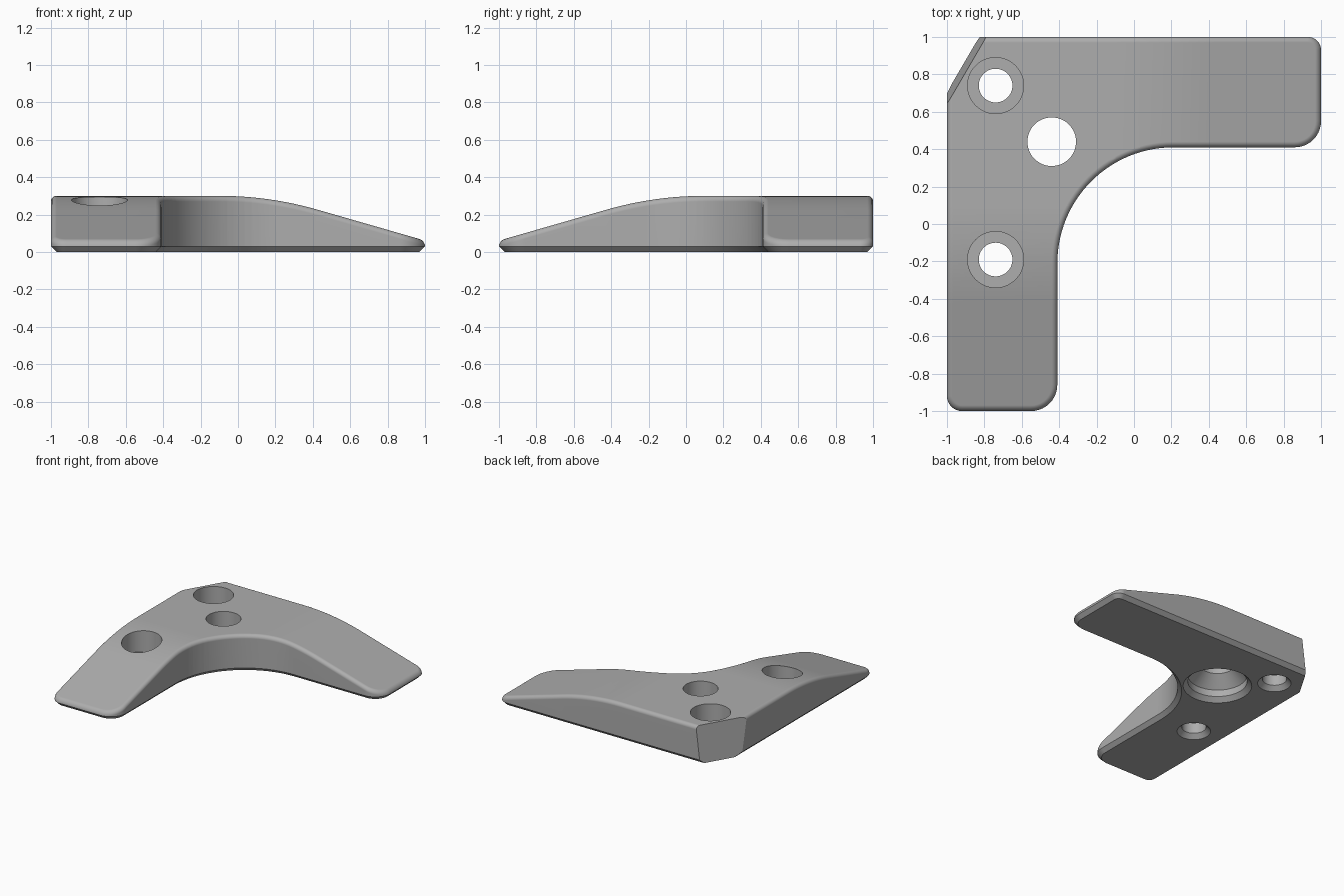
import bpy, bmesh, math
from mathutils import Vector

old = bpy.data.objects.get("Cube")
if old:
    bpy.data.objects.remove(old, do_unlink=True)

HEIGHT, FILLET, CHAMFER = 0.30, 0.03, 0.03

grey = bpy.data.materials.new("mid_grey")
grey.use_nodes = True
grey.diffuse_color = (0.42, 0.42, 0.42, 1)
grey.node_tree.nodes["Principled BSDF"].inputs["Base Color"].default_value = (0.42, 0.42, 0.42, 1)


def make_object(name, bm):
    bmesh.ops.recalc_face_normals(bm, faces=bm.faces[:])
    mesh = bpy.data.meshes.new(name)
    bm.to_mesh(mesh)
    bm.free()
    mesh.materials.append(grey)
    obj = bpy.data.objects.new(name, mesh)
    bpy.context.collection.objects.link(obj)
    return obj


def skin(bm, rings):
    """Join closed rings of points and cap both ends."""
    loops = [[bm.verts.new(p) for p in ring] for ring in rings]
    n = len(loops[0])
    for low, high in zip(loops, loops[1:]):
        for i in range(n):
            j = (i + 1) % n
            bm.faces.new((low[i], low[j], high[j], high[i]))
    bm.faces.new(loops[0][::-1])
    bm.faces.new(loops[-1])


# Rounded corners: centre x, centre y, radius, start angle, sweep, steps
CORNERS = [
    (-0.92, -0.92, 0.08, 180, 90, 8),
    (-0.55, -0.86, 0.14, 270, 90, 10),
    (0.21, -0.21, 0.62, 180, -90, 28),
    (0.86, 0.55, 0.14, 270, 90, 10),
    (0.93, 0.93, 0.07, 0, 90, 8),
    (-0.92, 0.92, 0.08, 90, 90, 4),
]


def outline(inset, z):
    points = []
    for cx, cy, r, start, sweep, steps in CORNERS:
        r += inset if sweep < 0 else -inset
        for i in range(steps + 1):
            a = math.radians(start + sweep * i / steps)
            points.append((cx + r * math.cos(a), cy + r * math.sin(a), z))
    return points


def drop(u):
    """Fall of the top along an arm: flat, then an arc, then a straight ramp."""
    start, radius, angle = -0.1, 1.9, 0.28
    d = u - start
    if d <= 0:
        return 0
    if d < radius * math.sin(angle):
        return radius - math.sqrt(radius ** 2 - d ** 2)
    return radius * (1 - math.cos(angle)) + (d - radius * math.sin(angle)) * math.tan(angle)


# Body: chamfered foot, straight wall, rounded top edge
layers = [(CHAMFER, 0), (0, CHAMFER)]
for i in range(6):
    a = math.pi / 2 * i / 5
    layers.append((FILLET * (1 - math.cos(a)), HEIGHT - FILLET * (1 - math.sin(a))))
bm = bmesh.new()
skin(bm, [outline(inset, z) for inset, z in layers])


def slice_mesh(co, no, clear=False):
    geom = bm.verts[:] + bm.edges[:] + bm.faces[:]
    return bmesh.ops.bisect_plane(bm, geom=geom, dist=1e-5, plane_co=co,
                                  plane_no=no, clear_outer=clear)


# Slice both arms, then bend their tops down
for i in range(13):
    u = -0.1 + 0.044 * i
    slice_mesh((u, 0, 0), (1, 0, 0))
    slice_mesh((0, -u, 0), (0, -1, 0))
for v in bm.verts:
    if v.co.z > 0.1:
        v.co.z -= max(drop(v.co.x), drop(-v.co.y))

# Leaning cut across the outer corner
a, b, c = Vector((-1, 0.64, 0.3)), Vector((-0.79, 1, 0.3)), Vector((-1, 0.705, 0))
normal = (b - a).cross(c - a).normalized()
if normal.dot(Vector((-1, 1, 0))) < 0:
    normal = -normal
cut = slice_mesh(a, normal, True)["geom_cut"]
bmesh.ops.holes_fill(bm, edges=[e for e in cut if isinstance(e, bmesh.types.BMEdge)], sides=0)
bracket = make_object("corner_bracket", bm)

# Turned holes: radius and height pairs, bottom to top
screw_hole = [(0.145, -0.02), (0.09, 0.035), (0.09, 0.12), (0.15, 0.12), (0.15, 0.4)]
centre_hole = [(0.275, -0.02), (0.22, 0.035), (0.22, 0.09), (0.13, 0.18), (0.13, 0.4)]
HOLES = [(-0.74, 0.74, screw_hole), (-0.74, -0.19, screw_hole), (-0.44, 0.44, centre_hole)]

bpy.ops.object.select_all(action="DESELECT")
bracket.select_set(True)
bpy.context.view_layer.objects.active = bracket
for x, y, profile in HOLES:
    cutter_bm = bmesh.new()
    turn = [math.tau * i / 48 for i in range(48)]
    skin(cutter_bm, [[(x + r * math.cos(t), y + r * math.sin(t), z) for t in turn]
                     for r, z in profile])
    cutter = make_object("hole_cutter", cutter_bm)
    cutter.hide_render = True
    mod = bracket.modifiers.new("hole", "BOOLEAN")
    mod.operation = "DIFFERENCE"
    mod.solver = "EXACT"
    mod.object = cutter
    bpy.ops.object.modifier_apply(modifier=mod.name)
    bpy.data.objects.remove(cutter, do_unlink=True)

# Smooth shading with crisp chamfers and hole rims
bpy.ops.object.shade_smooth_by_angle(angle=math.radians(30))
weighted = bracket.modifiers.new("weighted_normals", "WEIGHTED_NORMAL")
weighted.keep_sharp = True
